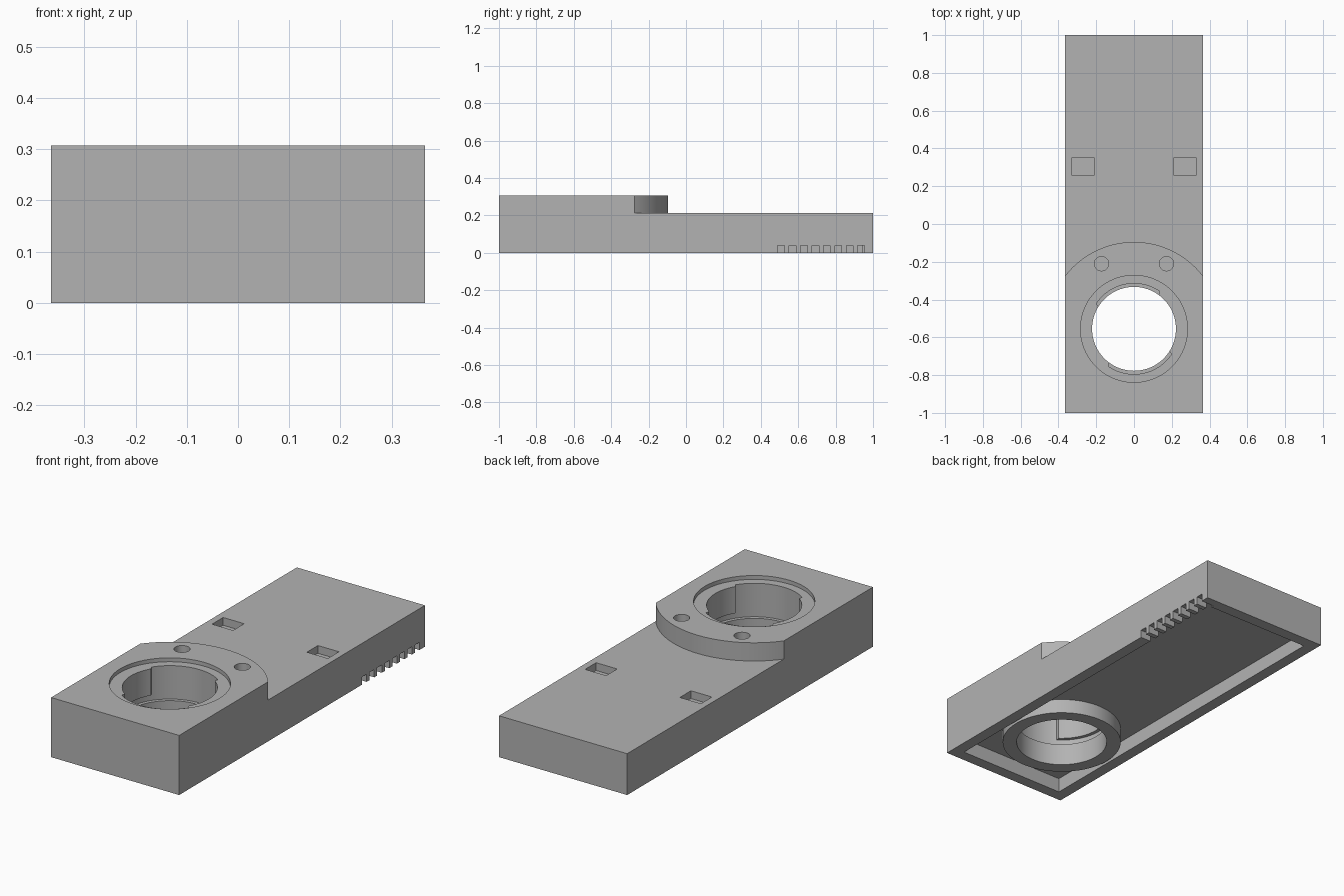
import bpy, bmesh
from math import cos, sin, radians, asin, degrees

old = bpy.data.objects.get("Cube")
if old:
    bpy.data.objects.remove(old, do_unlink=True)

HALF_W, TOP, DECK = 0.365, 0.307, 0.213
CY = -0.555          # centre of the socket
SEAT = 0.287         # floor of the shallow counterbore
LEDGE = 0.115        # floor of the locking groove

grey = bpy.data.materials.new("light_grey")
grey.use_nodes = True
grey.diffuse_color = (0.45, 0.45, 0.45, 1)
grey.node_tree.nodes["Principled BSDF"].inputs["Base Color"].default_value = (0.45, 0.45, 0.45, 1)


def prism(name, outline, z0, z1):
    """Extrude a counter-clockwise outline from z0 to z1."""
    bm = bmesh.new()
    face = bm.faces.new([bm.verts.new((x, y, z0)) for x, y in outline])
    new = bmesh.ops.extrude_face_region(bm, geom=[face])["geom"]
    bmesh.ops.translate(bm, vec=(0, 0, z1 - z0),
                        verts=[v for v in new if isinstance(v, bmesh.types.BMVert)])
    bmesh.ops.recalc_face_normals(bm, faces=bm.faces)
    mesh = bpy.data.meshes.new(name)
    bm.to_mesh(mesh)
    bm.free()
    mesh.materials.append(grey)
    obj = bpy.data.objects.new(name, mesh)
    bpy.context.collection.objects.link(obj)
    return obj


def rect(x0, x1, y0, y1):
    return [(x0, y0), (x1, y0), (x1, y1), (x0, y1)]


def arc(r, a0, a1, n, cx=0, cy=CY):
    angles = [radians(a0 + (a1 - a0) * i / n) for i in range(n + 1)]
    return [(cx + r * cos(a), cy + r * sin(a)) for a in angles]


def circle(r, cx=0, cy=CY, n=96):
    return arc(r, 0, 360, n, cx, cy)[:-1]


def cut(target, cutter):
    """Subtract the cutter from the target and delete the cutter."""
    mod = target.modifiers.new("cut", "BOOLEAN")
    mod.operation, mod.solver, mod.object = "DIFFERENCE", "EXACT", cutter
    with bpy.context.temp_override(object=target, active_object=target):
        bpy.ops.object.modifier_apply(modifier=mod.name)
    bpy.data.objects.remove(cutter, do_unlink=True)


def smooth(obj):
    bpy.ops.object.select_all(action="DESELECT")
    obj.select_set(True)
    bpy.context.view_layer.objects.active = obj
    bpy.ops.object.shade_smooth_by_angle(angle=radians(30))


# Body block, lowered behind the rounded end of the raised head
body = prism("housing_body", rect(-HALF_W, HALF_W, -1, 1), 0, TOP)
edge = degrees(asin(0.42 / 0.46))
rear = arc(0.46, 90 + edge, 90 - edge, 72) + [(0.42, 1.1), (-0.42, 1.1)]
cut(body, prism("rear_cutter", rear, DECK, 0.5))

# Underside pocket, leaving a collar around the socket
pocket = prism("pocket_cutter", rect(-0.305, 0.305, -0.94, 0.94), -0.1, 0.075)
cut(pocket, prism("collar_core", circle(0.291), -0.2, 0.2))
cut(body, pocket)

# Socket: counterbore, locking bore and through hole
cut(body, prism("counterbore_cutter", circle(0.283), SEAT, 0.5))
cut(body, prism("bore_cutter", circle(0.24), LEDGE, 0.5))
cut(body, prism("hole_cutter", circle(0.222), -0.1, 0.5))

# Screw holes and rectangular recesses on both sides
for s in (-1, 1):
    cut(body, prism("screw_cutter", circle(0.038, s * 0.172, -0.21, 32), 0.2, 0.5))
    x0, x1 = sorted((s * 0.21, s * 0.33))
    cut(body, prism("recess_cutter", rect(x0, x1, 0.26, 0.35), DECK - 0.04, 0.5))

# Row of vent slots through the lower edge of the left wall
for i in range(8):
    y = 0.489 + i * 0.0613
    cut(body, prism("vent_cutter", rect(0.29, 0.45, y, y + 0.037), -0.1, 0.04))
smooth(body)

# Two locking lips inside the bore
for name, start in (("left_lip", -34), ("right_lip", 146)):
    outline = arc(0.241, start, start + 90, 30) + arc(0.222, start + 88, start + 2, 30)
    smooth(prism(name, outline, 0.15, SEAT))
